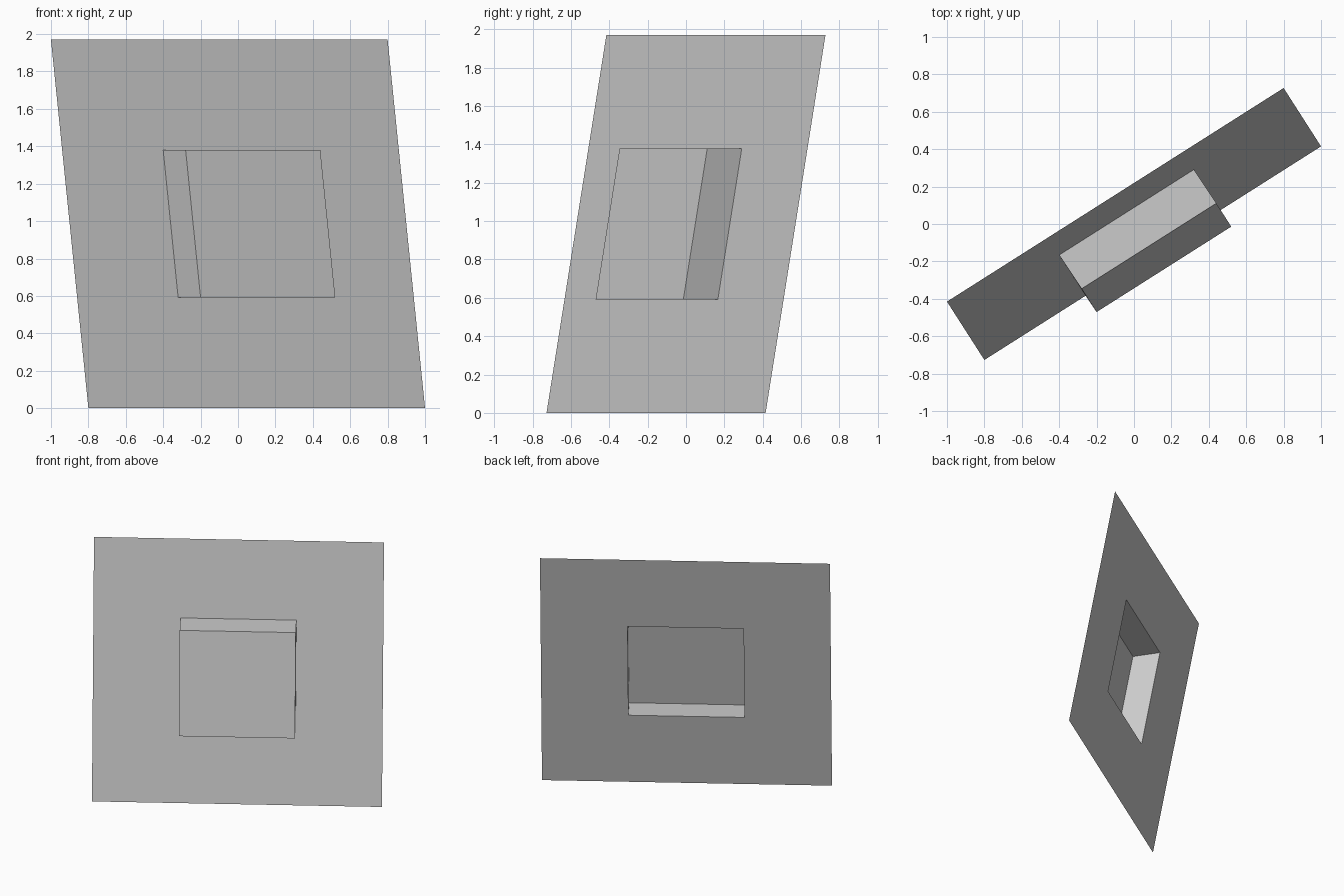
import bpy, bmesh
from mathutils import Vector

if "Cube" in bpy.data.objects:
    bpy.data.objects.remove(bpy.data.objects["Cube"])

# Half-axes of the leaning sheet, its centre, and the direction the box is pushed out
across = Vector((0.9, 0.571, 0))
upward = Vector((-0.1, 0.156, 0.985))
centre = Vector((0, 0, 0.985))
push = Vector((0.12, -0.18, 0))

# Outer sheet
bm = bmesh.new()
corners = [(-1, -1), (1, -1), (1, 1), (-1, 1)]
face = bm.faces.new([bm.verts.new(centre + across * a + upward * b) for a, b in corners])

# Proportional inset: leaves a surrounding frame
face = bmesh.ops.extrude_discrete_faces(bm, faces=[face])["faces"][0]
for v in face.verts:
    v.co = centre + (v.co - centre) * 0.4

# Push the middle forward into a hollow box, open at the back
face = bmesh.ops.extrude_discrete_faces(bm, faces=[face])["faces"][0]
bmesh.ops.translate(bm, verts=face.verts[:], vec=push)

mesh = bpy.data.meshes.new("embossed_panel")
bm.to_mesh(mesh)
bm.free()
panel = bpy.data.objects.new("embossed_panel", mesh)
bpy.context.collection.objects.link(panel)
